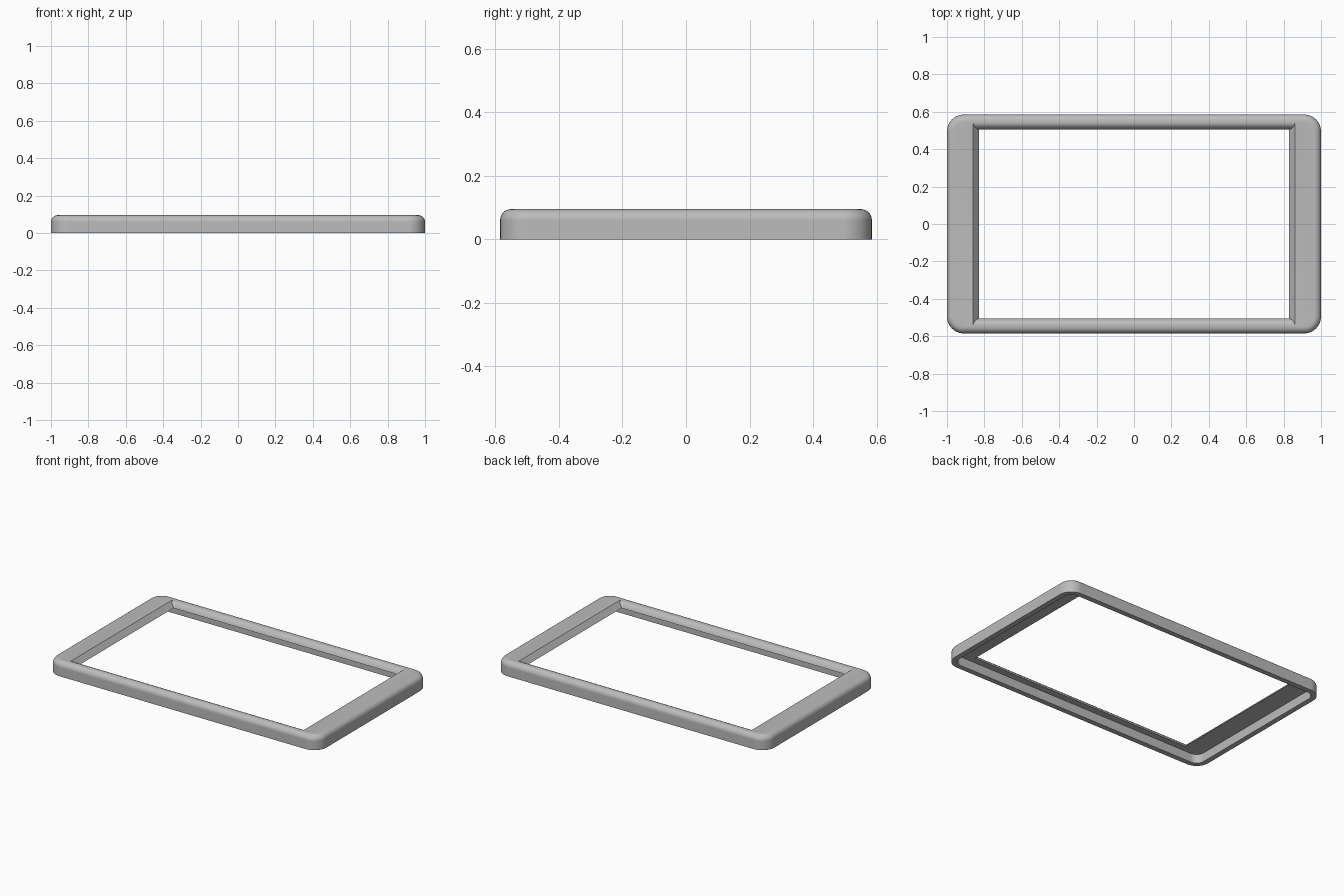
import bpy, bmesh
from math import sin, cos, pi

cube = bpy.data.objects.get("Cube")
if cube:
    bpy.data.objects.remove(cube)

HX, HY, H = 1.0, 0.585, 0.095      # half length, half width, height
CORNER, ROUND, WALL = 0.09, 0.035, 0.035
PLATE_Z = 0.06                     # underside of the top plate
ARC, STEPS = 10, 6                 # corner and edge rounding segments

bm = bmesh.new()


def ring(hx, hy, z, r=0.0):
    """Rounded rectangle loop; radius 0 gives stacked corner points."""
    verts = []
    for q, (sx, sy) in enumerate(((1, 1), (-1, 1), (-1, -1), (1, -1))):
        for i in range(ARC + 1):
            a = (q + i / ARC) * pi / 2
            verts.append(bm.verts.new((sx * (hx - r) + r * cos(a),
                                       sy * (hy - r) + r * sin(a), z)))
    return verts


def inset(d, z):
    return ring(HX - d, HY - d, z, CORNER - d)


# Outer wall with rounded top edge
rings = [inset(0, 0)]
for i in range(STEPS + 1):
    a = i / STEPS * pi / 2
    rings.append(inset(ROUND * (1 - cos(a)), H - ROUND * (1 - sin(a))))

# Opening lip: flat slope on the short sides, rounded on the long sides
for t, y in ((1, 0.54), (0.85, 0.526), (0.5, 0.512), (0, 0.505)):
    rings.append(ring(0.83 + 0.03 * t, y, PLATE_Z + (H - PLATE_Z) * t))

# Recessed underside and inner face of the rim
rings += [inset(WALL, PLATE_Z), inset(WALL, 0)]

for a, b in zip(rings, rings[1:] + rings[:1]):
    for i in range(len(a)):
        j = (i + 1) % len(a)
        bm.faces.new((a[i], a[j], b[j], b[i]))

bmesh.ops.remove_doubles(bm, verts=bm.verts[:], dist=1e-5)
bmesh.ops.recalc_face_normals(bm, faces=bm.faces[:])

mesh = bpy.data.meshes.new("bezel_frame")
bm.to_mesh(mesh)
bm.free()
frame = bpy.data.objects.new("bezel_frame", mesh)
bpy.context.collection.objects.link(frame)

# Plain grey plastic
grey = bpy.data.materials.new("grey_plastic")
grey.use_nodes = True
colour = (0.5, 0.5, 0.5, 1)
grey.diffuse_color = colour
grey.node_tree.nodes["Principled BSDF"].inputs["Base Color"].default_value = colour
mesh.materials.append(grey)

# Smooth curves, crisp edges, flat-looking large faces
bpy.ops.object.select_all(action='DESELECT')
frame.select_set(True)
bpy.context.view_layer.objects.active = frame
bpy.ops.object.shade_smooth_by_angle(angle=pi / 6)
weighted = frame.modifiers.new("weighted_normals", 'WEIGHTED_NORMAL')
weighted.keep_sharp = True
